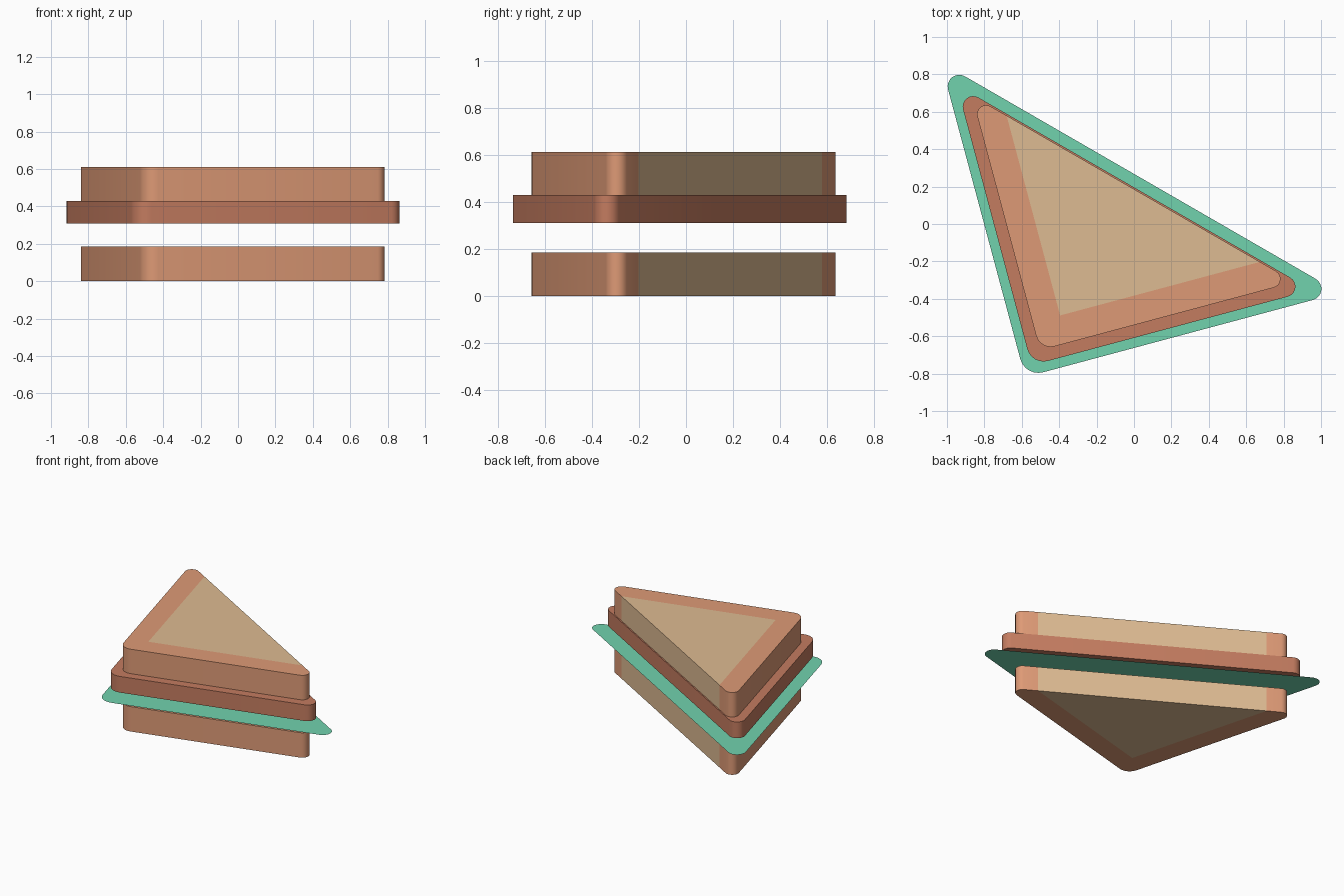
import bpy, bmesh, math
from mathutils import Vector, Matrix

if "Cube" in bpy.data.objects:
    bpy.data.objects.remove(bpy.data.objects["Cube"])

TURN = Matrix.Rotation(math.radians(15), 2)   # whole sandwich is turned 15 degrees


def material(name, rgb):
    m = bpy.data.materials.new(name)
    lin = [(c / 255 / 12.92) if c < 10 else ((c / 255 + 0.055) / 1.055) ** 2.4 for c in rgb]
    m.diffuse_color = (*lin, 1)
    m.use_nodes = True
    m.node_tree.nodes["Principled BSDF"].inputs["Base Color"].default_value = m.diffuse_color
    return m


crust = material("crust", (222, 154, 118))
crumb = material("crumb", (222, 187, 146))
ham = material("ham", (196, 124, 96))
lettuce = material("lettuce", (113, 210, 174))


def arc(cx, cy, r, start, end, n=8):
    steps = [math.radians(start + (end - start) * i / n) for i in range(n + 1)]
    return [Vector((cx + r * math.cos(a), cy + r * math.sin(a))) for a in steps]


def rounded_triangle(p, q, k, r_corner, r_tip):
    """Right triangle with legs at x=p and y=q, long side x+y=k.
    Starts and ends on the long side, counter-clockwise."""
    t = r_tip / math.tan(math.radians(22.5))
    return (arc(p + r_tip, k - p - t, r_tip, 45, 180)
            + arc(p + r_corner, q + r_corner, r_corner, 180, 270, 6)
            + arc(k - q - t, q + r_tip, r_tip, -90, 45))


def finish(name, bm, mats):
    bmesh.ops.recalc_face_normals(bm, faces=bm.faces)
    me = bpy.data.meshes.new(name)
    bm.to_mesh(me)
    bm.free()
    for m in mats:
        me.materials.append(m)
    ob = bpy.data.objects.new(name, me)
    bpy.context.collection.objects.link(ob)
    bpy.ops.object.select_all(action='DESELECT')
    ob.select_set(True)
    bpy.context.view_layer.objects.active = ob
    bpy.ops.object.shade_smooth_by_angle(angle=math.radians(30))
    return ob


def ring(bm, pts, z):
    return [bm.verts.new((*(TURN @ v), z)) for v in pts]


def walls(bm, low, high):
    n = len(low)
    return [bm.faces.new((low[i], low[(i + 1) % n], high[(i + 1) % n], high[i]))
            for i in range(n)]


def bread_slice(name, z0, z1):
    p, q, k, rim = -0.66, -0.522, 0.228, 0.152
    ip, iq = p + rim, q + rim
    # Crumb reaches the long cut side, crust wraps the other two
    pts = ([Vector((ip, k - ip))] + rounded_triangle(p, q, k, 0.08, 0.048)
           + [Vector((k - iq, iq))])
    bm = bmesh.new()
    low, high = ring(bm, pts, z0), ring(bm, pts, z1)
    walls(bm, low, high)[-1].material_index = 1
    for loop, z in ((low, z0), (high, z1)):
        inner = ring(bm, [Vector((ip, iq))], z)[0]
        bm.faces.new(loop + [inner])
        bm.faces.new((inner, loop[-1], loop[0])).material_index = 1
    return finish(name, bm, [crust, crumb])


# Bread
bread_slice("bottom_bread", 0.0, 0.185)
bread_slice("top_bread", 0.43, 0.612)

# Ham slab
outline = rounded_triangle(-0.724, -0.588, 0.24, 0.09, 0.056)
bm = bmesh.new()
low, high = ring(bm, outline, 0.31), ring(bm, outline, 0.43)
walls(bm, low, high)
bm.faces.new(low)
bm.faces.new(high)
finish("ham_slice", bm, [ham])

# Lettuce: a single flat sheet
bm = bmesh.new()
sheet = bm.faces.new(ring(bm, rounded_triangle(-0.774, -0.64, 0.328, 0.1, 0.062), 0.25))
finish("lettuce_leaf", bm, [lettuce])
me = bpy.data.objects["lettuce_leaf"].data
if me.polygons[0].normal.z < 0:
    me.flip_normals()
